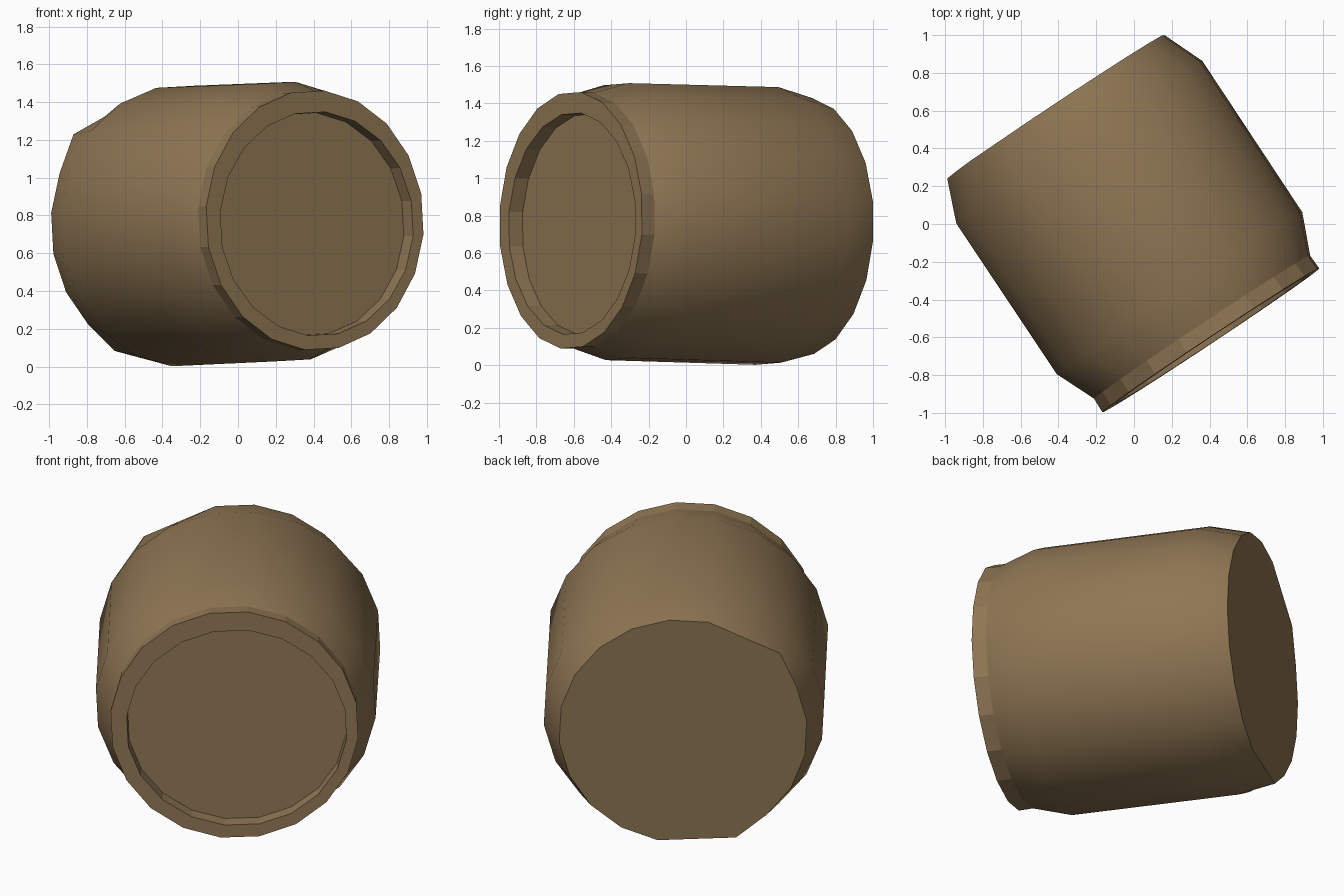
import bpy, bmesh, math
from mathutils import Vector

if "Cube" in bpy.data.objects:
    bpy.data.objects.remove(bpy.data.objects["Cube"])

N = 20
OFFSET = math.radians(11.8)
TILT = 0.024

# Frame of the toppled pot: axis runs from base to mouth, slightly upward
axis = Vector((0.553, -0.833, TILT)).normalized()
side = Vector((0.833, 0.553, 0)).normalized()
up = axis.cross(side)
centre = Vector((-0.002, 0.0, 0.757))

clay = bpy.data.materials.new("brown clay")
clay.diffuse_color = (0.275, 0.182, 0.088, 1)
clay.use_nodes = True
clay.node_tree.nodes["Principled BSDF"].inputs["Base Color"].default_value = clay.diffuse_color


def ring(t, rx, rz, dx=0.0, dz=0.0):
    """Twenty points around the axis at distance t."""
    pts = []
    for k in range(N):
        a = OFFSET + 2 * math.pi * k / N
        pts.append(centre + axis * t + side * (dx + rx * math.cos(a))
                   + up * (dz + rz * math.sin(a)))
    return pts


def loft(name, rings, cap_start, cap_end, smooth):
    bm = bmesh.new()
    loops = [[bm.verts.new(p) for p in r] for r in rings]
    for a, b in zip(loops, loops[1:]):
        for i in range(N):
            j = (i + 1) % N
            bm.faces.new((a[i], a[j], b[j], b[i])).smooth = smooth
    if cap_start:
        cap = bm.faces.new(loops[0][::-1])
        for e in cap.edges:
            e.smooth = False
    if cap_end:
        bm.faces.new(loops[-1])
    me = bpy.data.meshes.new(name)
    bm.to_mesh(me)
    bm.free()
    me.materials.append(clay)
    ob = bpy.data.objects.new(name, me)
    bpy.context.collection.objects.link(ob)
    return ob


# Base outline, with two long straight edges where the rim is chipped
base = ring(-0.745, 0.693, 0.693)
base_mid = centre + axis * -0.745
for k, r in ((7, 0.73), (13, 0.72)):
    base[k] = base_mid + (base[k] - base_mid) * (r / 0.693)
for k in (6, 14):
    base[k] = (base[k - 1] + base[k + 1]) / 2

# Rounded body, closed at the base
loft("pot_body", [base,
                  ring(-0.52, 0.785, 0.747),
                  ring(0.44, 0.783, 0.745),
                  ring(0.656, 0.69, 0.688)], True, False, True)

# Faceted lip with a shallow recessed mouth
loft("pot_lip", [ring(0.656, 0.69, 0.688),
                 ring(0.739, 0.693, 0.69),
                 ring(0.739, 0.615, 0.595, 0.012, -0.018),
                 ring(0.654, 0.612, 0.592, 0.012, -0.018)], False, True, False)
